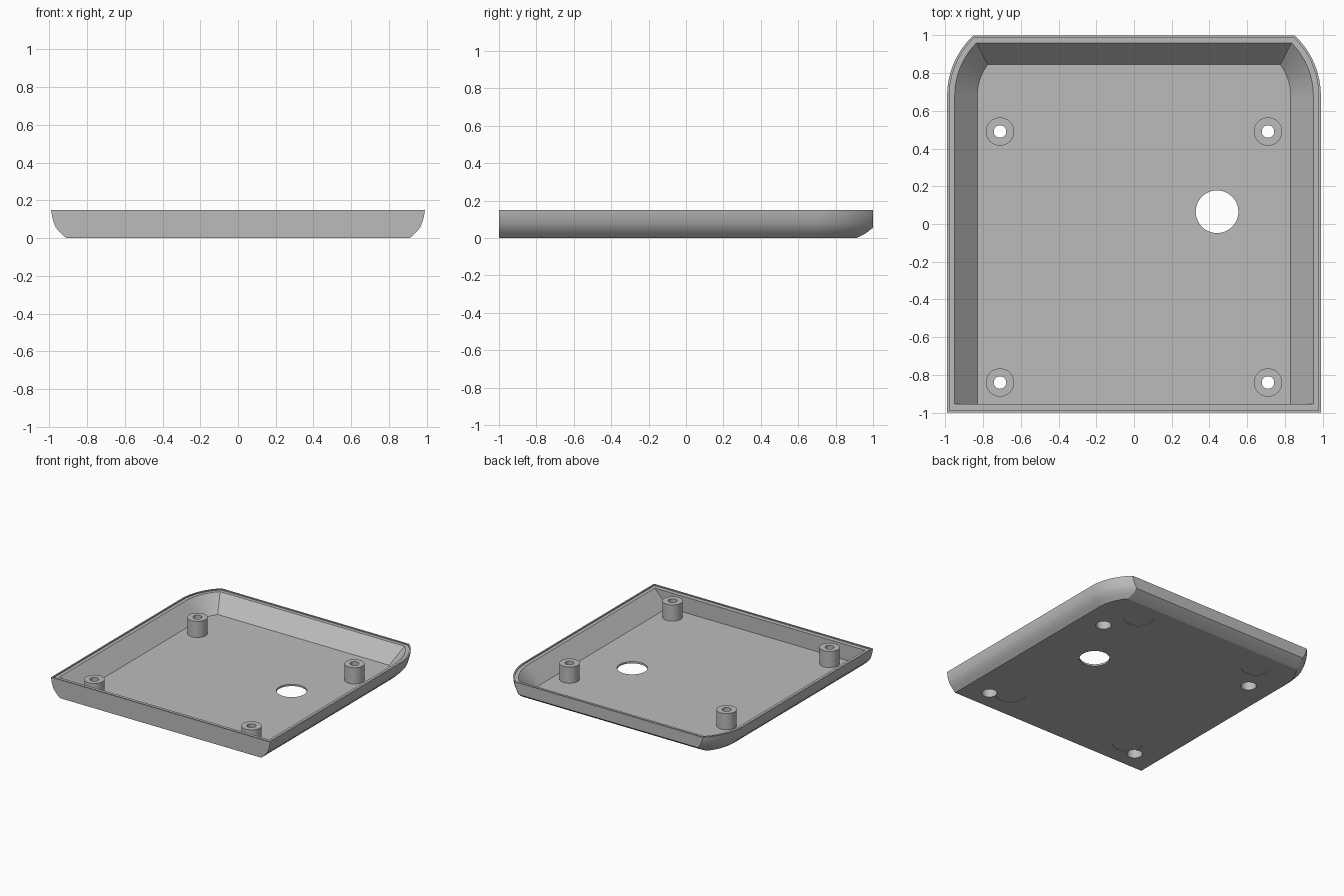
import bpy, bmesh, math
from mathutils import Matrix

cube = bpy.data.objects.get("Cube")
if cube:
    bpy.data.objects.remove(cube, do_unlink=True)

GREY = (0.5, 0.5, 0.5, 1)
mat = bpy.data.materials.new("plain grey")
mat.use_nodes = True
mat.diffuse_color = GREY
mat.node_tree.nodes["Principled BSDF"].inputs["Base Color"].default_value = GREY


def finish(name, bm):
    bmesh.ops.recalc_face_normals(bm, faces=bm.faces)
    mesh = bpy.data.meshes.new(name)
    bm.to_mesh(mesh)
    bm.free()
    mesh.materials.append(mat)
    obj = bpy.data.objects.new(name, mesh)
    bpy.context.collection.objects.link(obj)
    return obj


def smooth(obj):
    bpy.ops.object.select_all(action='DESELECT')
    obj.select_set(True)
    bpy.context.view_layer.objects.active = obj
    bpy.ops.object.shade_smooth_by_angle(angle=math.radians(25))


# Plan outline: straight front and sides, arcs cut off by a straight back
CORNER_X, CORNER_Y, STEPS = 0.554, 0.68, 14


def outline(half_width, back, front):
    r = half_width - CORNER_X
    end = math.asin((back - CORNER_Y) / r)
    half = [(half_width, front)]
    for i in range(STEPS + 1):
        a = end * i / STEPS
        half.append((CORNER_X + r * math.cos(a), CORNER_Y + r * math.sin(a)))
    return half + [(-x, y) for x, y in reversed(half)]


# Tray shell: half width, back, front, height, from underside to inner floor
FLOOR = 0.015
levels = [
    (0.91, 0.91, -1, 0), (0.938, 0.962, -1, 0.026), (0.965, 1, -1, 0.055),
    (0.975, 1, -1, 0.08), (0.983, 1, -1, 0.105), (0.988, 1, -1, 0.13),
    (0.99, 1, -1, 0.15), (0.978, 0.989, -0.989, 0.15),
    (0.978, 0.989, -0.989, 0.142), (0.95, 0.96, -0.955, 0.142),
    (0.83, 0.845, -0.955, FLOOR),
]
bm = bmesh.new()
rings = [[bm.verts.new((x, y, z)) for x, y in outline(w, b, f)]
         for w, b, f, z in levels]
for low, high in zip(rings, rings[1:]):
    for i in range(len(low)):
        j = (i + 1) % len(low)
        bm.faces.new((low[i], low[j], high[j], high[i]))
bm.faces.new(rings[0])
bm.faces.new(rings[-1])
tray = finish("tray_shell", bm)

# Cutters for screw bores, foot recesses and the cable opening
bosses = [(x, y) for x in (-0.71, 0.71) for y in (-0.84, 0.49)]
feet = [(x, y) for x in (-0.573, 0.573) for y in (-0.755, 0.74)]
BORE = 0.058


def cut(x, y, radius, bottom, top):
    bm = bmesh.new()
    bmesh.ops.create_cone(bm, cap_ends=True, segments=48, radius1=radius,
                          radius2=radius, depth=top - bottom,
                          matrix=Matrix.Translation((x, y, (top + bottom) / 2)))
    cutter = finish("hole_cutter", bm)
    cutter.hide_render = True
    mod = tray.modifiers.new("hole", 'BOOLEAN')
    mod.operation = 'DIFFERENCE'
    mod.solver = 'EXACT'
    mod.object = cutter
    bpy.context.view_layer.objects.active = tray
    bpy.ops.object.modifier_apply(modifier=mod.name)
    bpy.data.objects.remove(cutter, do_unlink=True)


cut(0.44, 0.065, 0.113, -0.1, 0.1)
for x, y in bosses:
    cut(x, y, BORE, -0.1, 0.1)
for x, y in feet:
    cut(x, y, 0.114, -0.1, 0.004)
smooth(tray)

# Screw bosses: turned tubes with a wide bore below and a narrow hole on top
profile = [(BORE, 0.008), (0.075, 0.008), (0.075, 0.147),
           (0.033, 0.147), (0.033, 0.1), (BORE, 0.1)]
for n, (x, y) in enumerate(bosses):
    bm = bmesh.new()
    verts = [bm.verts.new((r, 0, z)) for r, z in profile]
    edges = [bm.edges.new((verts[i - 1], verts[i])) for i in range(len(verts))]
    bmesh.ops.spin(bm, geom=verts + edges, cent=(0, 0, 0), axis=(0, 0, 1),
                   angle=math.tau, steps=48)
    bmesh.ops.remove_doubles(bm, verts=bm.verts, dist=0.0001)
    boss = finish(f"screw_boss_{n + 1}", bm)
    boss.location = (x, y, 0)
    smooth(boss)
